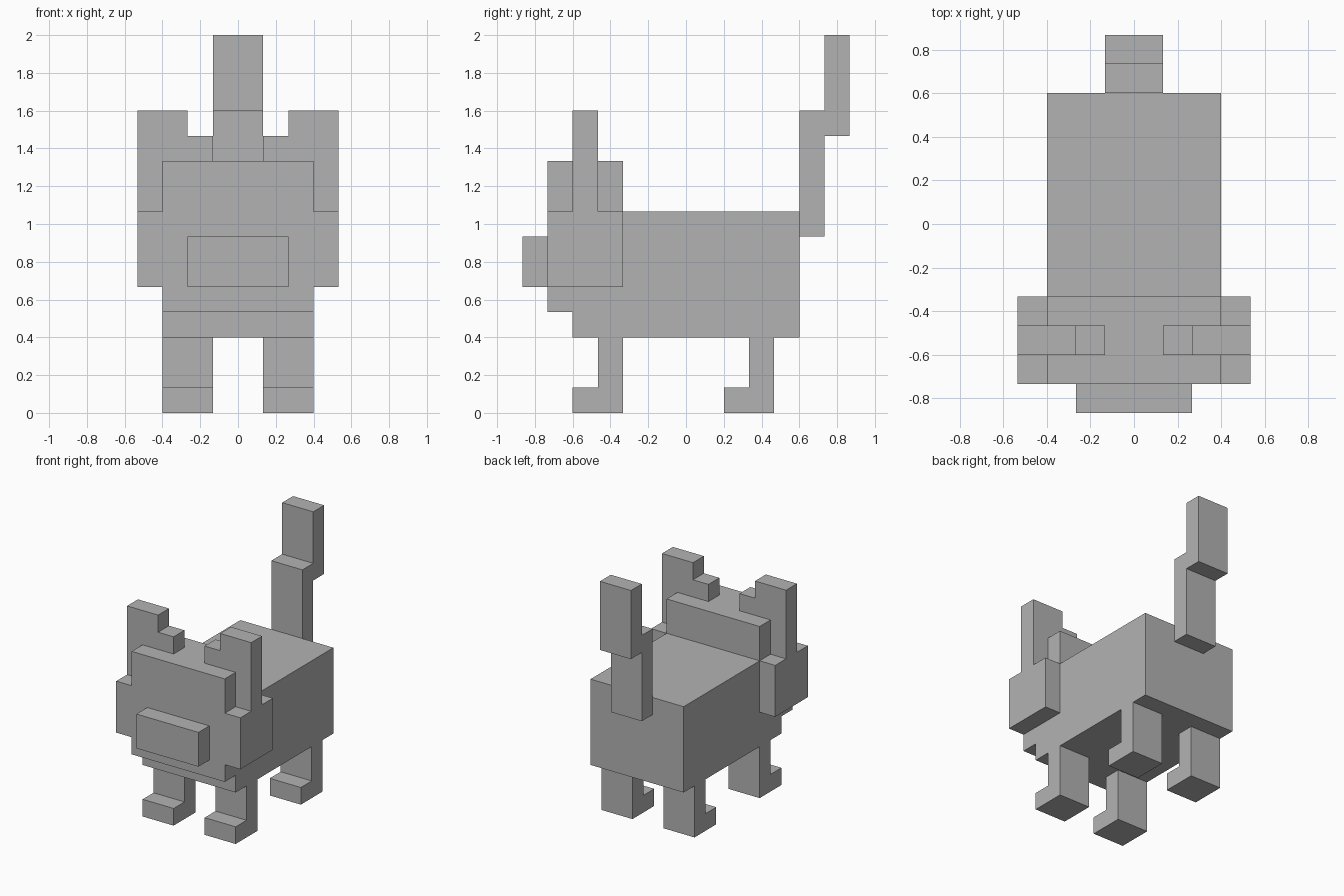
import bpy
import bmesh
from mathutils import Vector

if "Cube" in bpy.data.objects:
    bpy.data.objects.remove(bpy.data.objects["Cube"], do_unlink=True)

U = 2 / 15  # one grid block

fur = bpy.data.materials.new("grey_fur")
fur.use_nodes = True
GREY = (0.45, 0.45, 0.45, 1)
fur.diffuse_color = GREY
fur.node_tree.nodes["Principled BSDF"].inputs["Base Color"].default_value = GREY


def extrude(name, profile, start, end, axis="x"):
    """Extrude an outline, in blocks, from start to end along x (yz outline) or y (xz outline)."""
    def place(a, b, d):
        return Vector((d, a, b) if axis == "x" else (a, d, b)) * U

    bm = bmesh.new()
    face = bm.faces.new([bm.verts.new(place(a, b, start)) for a, b in profile])
    grown = bmesh.ops.extrude_face_region(bm, geom=[face], use_keep_orig=True)
    verts = [v for v in grown["geom"] if isinstance(v, bmesh.types.BMVert)]
    bmesh.ops.translate(bm, verts=verts, vec=place(0, 0, end - start))
    bmesh.ops.recalc_face_normals(bm, faces=bm.faces)
    mesh = bpy.data.meshes.new(name)
    bm.to_mesh(mesh)
    bm.free()
    mesh.materials.append(fur)
    obj = bpy.data.objects.new(name, mesh)
    bpy.context.collection.objects.link(obj)
    return obj


def rect(a0, a1, b0, b1):
    return [(a0, b0), (a1, b0), (a1, b1), (a0, b1)]


# Torso, notched at the chest to seat the head
extrude("torso", [(-4.5, 3), (4.5, 3), (4.5, 8), (-2.5, 8), (-2.5, 4), (-4.5, 4)], -3, 3)

# Head and snout
extrude("head", rect(-5.5, -2.5, 4, 10), -3, 3)
extrude("snout", rect(-6.5, -5.5, 5, 7), -2, 2)

# Stepped tail
extrude("tail_base", rect(4.5, 5.5, 7, 12), -1, 1)
extrude("tail_tip", rect(5.5, 6.5, 11, 15), -1, 1)

# Paired parts
for side, s in (("left", 1), ("right", -1)):
    extrude(side + "_cheek", rect(-5.5, -2.5, 5, 8), 3 * s, 4 * s)

    # Ear stands on the cheek and steps down onto the head
    ear = [(1, 10), (3, 10), (3, 8), (4, 8), (4, 12), (2, 12), (2, 11), (1, 11)]
    extrude(side + "_ear", [(x * s, z) for x, z in ear], -4.5, -3.5, "y")

    # Legs with forward-pointing paws
    for end, y in (("front", -2.5), ("back", 3.5)):
        leg = [(y, 0), (y, 3), (y - 1, 3), (y - 1, 1), (y - 2, 1), (y - 2, 0)]
        extrude(f"{end}_{side}_leg", leg, s, 3 * s)
